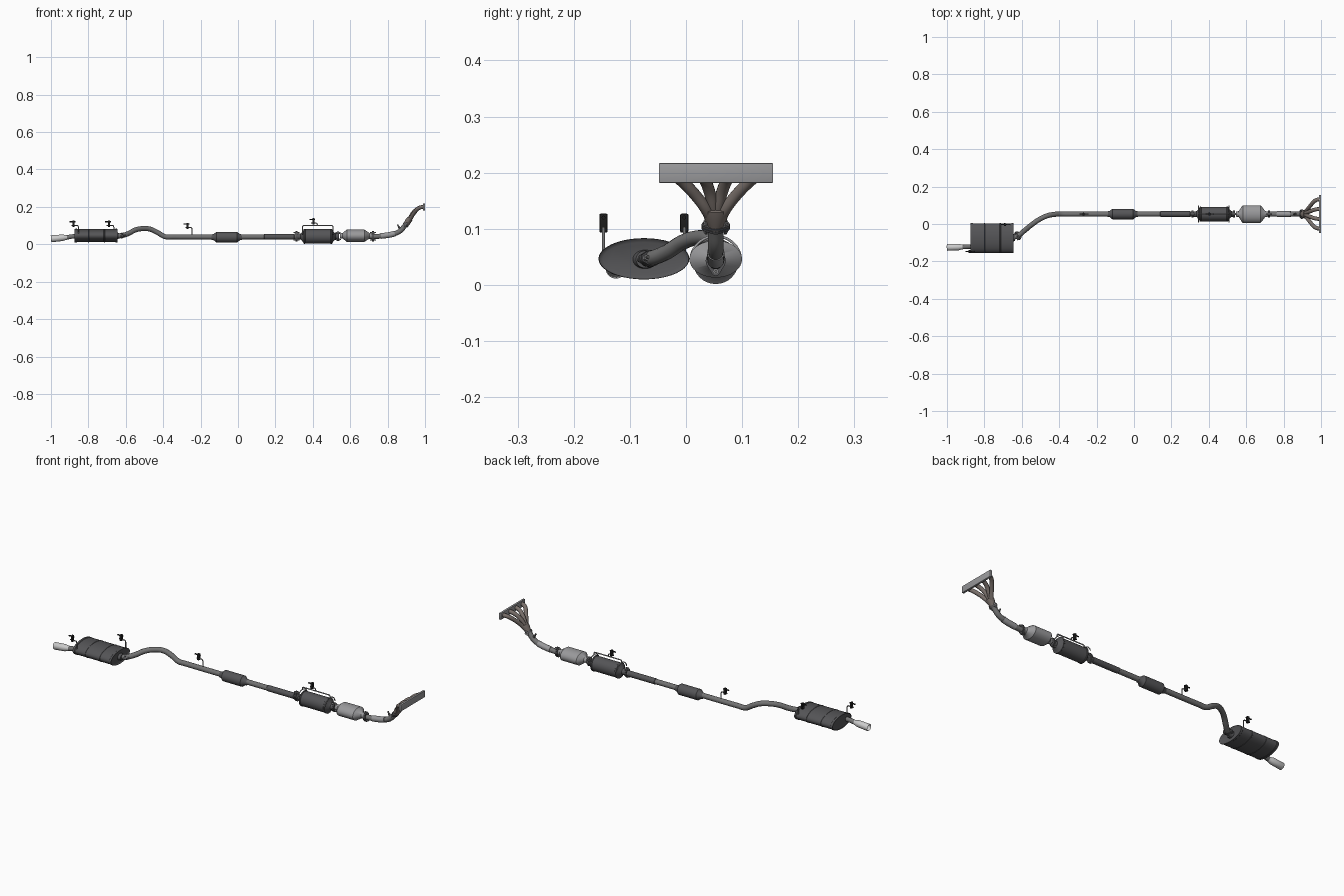
import bpy, bmesh, math
from mathutils import Vector, Matrix

if "Cube" in bpy.data.objects:
    bpy.data.objects.remove(bpy.data.objects["Cube"])

def mat(name, r, g, b):
    m = bpy.data.materials.new(name)
    m.diffuse_color = (r, g, b, 1)
    m.use_nodes = True
    m.node_tree.nodes["Principled BSDF"].inputs["Base Color"].default_value = m.diffuse_color
    return m

DARK = mat("dark_steel", .09, .09, .095)
STEEL = mat("pipe_steel", .17, .17, .17)
LIGHT = mat("light_steel", .32, .32, .33)
BRIGHT = mat("polished", .6, .6, .6)
HEAT = mat("heat_tinted", .19, .16, .145)
RUBBER = mat("rubber", .012, .012, .012)
Y, Z = 0.053, 0.042          # main pipe axis

def add(name, bm, m, angle=35):
    bmesh.ops.recalc_face_normals(bm, faces=bm.faces)
    me = bpy.data.meshes.new(name)
    bm.to_mesh(me)
    bm.free()
    o = bpy.data.objects.new(name, me)
    bpy.context.collection.objects.link(o)
    me.materials.append(m)
    bpy.ops.object.select_all(action='DESELECT')
    o.select_set(True)
    bpy.context.view_layer.objects.active = o
    bpy.ops.object.shade_smooth_by_angle(angle=math.radians(angle))
    return o

def frame(pos, axis=(1, 0, 0)):
    """Matrix that carries local +x onto axis, keeping local z upright."""
    x = Vector(axis).normalized()
    y = Vector((0, 0, 1)).cross(x).normalized()
    z = x.cross(y)
    return Matrix.Translation(pos) @ Matrix((x, y, z)).transposed().to_4x4()

def lathe(name, prof, M, m, n=28, closed=False):
    """Rings of (x, half width, half height) along local x."""
    bm = bmesh.new()
    rings = [[bm.verts.new(M @ Vector((x, ry * math.cos(2 * math.pi * i / n), rz * math.sin(2 * math.pi * i / n))))
              for i in range(n)] for x, ry, rz in prof]
    pairs = list(zip(rings, rings[1:])) + ([(rings[-1], rings[0])] if closed else [])
    for a, b in pairs:
        for i in range(n):
            j = (i + 1) % n
            bm.faces.new((a[i], a[j], b[j], b[i]))
    if not closed:
        bm.faces.new(rings[0])
        bm.faces.new(rings[-1])
    return add(name, bm, m)

def tube(name, pts, r, m, poly=False, res=3):
    cu = bpy.data.curves.new(name, 'CURVE')
    cu.dimensions = '3D'
    cu.bevel_depth, cu.bevel_resolution, cu.resolution_u = r, res, 6
    cu.use_fill_caps = True
    s = cu.splines.new('POLY' if poly else 'BEZIER')
    P = s.points if poly else s.bezier_points
    P.add(len(pts) - 1)
    for p, c in zip(P, pts):
        p.co = (*c, 1) if poly else c
        if not poly:
            p.handle_left_type = p.handle_right_type = 'AUTO'
    o = bpy.data.objects.new(name, cu)
    bpy.context.collection.objects.link(o)
    bpy.context.view_layer.update()
    me = bpy.data.meshes.new_from_object(o.evaluated_get(bpy.context.evaluated_depsgraph_get()))
    bpy.data.objects.remove(o)
    bm = bmesh.new()
    bm.from_mesh(me)
    return add(name, bm, m, 45)

def box(name, lo, hi, m, bevel=0):
    bm = bmesh.new()
    c, s = (Vector(lo) + Vector(hi)) / 2, Vector(hi) - Vector(lo)
    bmesh.ops.create_cube(bm, size=1, matrix=Matrix.Translation(c) @ Matrix.Diagonal((*s, 1)))
    if bevel:
        bmesh.ops.bevel(bm, geom=bm.edges[:], offset=bevel, segments=2, affect='EDGES', profile=.5)
    return add(name, bm, m)

def flange(name, M, ear=.019, r=.018, turn=0):
    """Two-eared plate pair with two hex bolts."""
    M = M @ Matrix.Rotation(turn, 4, 'X')
    for k, (x0, x1) in enumerate(((-.0055, -.0005), (.0005, .0055))):
        bm = bmesh.new()
        for c, rr in ((0, r), (ear, .008), (-ear, .008)):
            for i in range(16):
                a = math.pi * i / 8
                for x in (x0, x1):
                    bm.verts.new(M @ Vector((x, rr * math.cos(a), c + rr * math.sin(a))))
        h = bmesh.ops.convex_hull(bm, input=bm.verts[:])
        junk = [v for v in bm.verts if not v.link_faces]
        bmesh.ops.delete(bm, geom=junk, context='VERTS')
        add(f"{name}_plate_{k}", bm, DARK)
    for k, s in enumerate((-1, 1)):
        B = M @ Matrix.Translation((0, 0, s * ear))
        lathe(f"{name}_bolt_{k}", [(-.011, .0055, .0055), (.011, .0055, .0055)], B, LIGHT, 6)
        lathe(f"{name}_stud_{k}", [(-.016, .0028, .0028), (.016, .0028, .0028)], B, STEEL, 10)

def hanger(name, x, y, z, foot):
    """Rubber block with its pin, carried on a bent rod from foot."""
    box(name + "_rubber", (x - .006, y - .0075, z), (x + .006, y + .0075, z + .034), RUBBER, .003)
    tube(name + "_pin", [(x + .01, y, z + .027), (x - .022, y, z + .027)], .0035, RUBBER, True)
    fx = foot[0]
    tube(name + "_rod", [foot, (fx, y, z - .001), (fx - .002, y, z + .005), (fx - .006, y, z + .008),
                         (x - .012, y, z + .008)], .0028, STEEL, True)

# Manifold: head flange, four runners, collector
box("manifold_flange", (.989, -.048, .182), (1.0, .155, .217), LIGHT, .001)
for i in range(4):
    t = i - 1.5
    y0, y1 = .0535 + t * .053, Y + t * .010
    off = .004 if i in (1, 2) else -.004
    tube(f"runner_{i}", [(.995, y0, .2), (.972, y0 - t * .004, .196), (.94, y0 + (y1 - y0) * .6, .169 + off),
                         (.918, y1, .135 + off), (.905, Y + t * .006, .118)], .0105, HEAT, res=4)
d = (-.5, 0, -.8)
lathe("collector", [(-.018, .0235, .016), (-.002, .022, .017), (.014, .015, .015), (.024, .0145, .0145)],
      frame((.909, Y, .122), d), HEAT)
flange("collector_flange", frame((.897, Y, .104), (-.55, 0, -.7)), .017, .016, math.pi / 2)

# Downpipe with a lighter flexible sleeve
tube("downpipe", [(.905, Y, .117), (.89, Y, .097), (.865, Y, .070), (.83, Y, .055), (.78, Y, .046),
                  (.74, Y, Z), (.69, Y, Z)], .0135, STEEL, res=5)
tube("downpipe_sleeve", [(.838, Y, .0577), (.82, Y, .0525), (.79, Y, .0475), (.765, Y, .0442)], .0155, LIGHT, res=5)
lathe("sensor_boss", [(0, .006, .006), (.018, .006, .006), (.018, .004, .004), (.03, .004, .004)],
      frame((.868, Y, .08), (-.5, 0, .8)), STEEL, 10)

# Catalytic converter
A = frame((0, Y, Z))
lathe("catalytic_converter", [(.545, .014, .014), (.56, .0155, .0155), (.578, .044, .030), (.582, .047, .033),
      (.676, .047, .033), (.680, .044, .030), (.702, .0155, .0155), (.715, .014, .014)],
      frame((0, Y, .046)), LIGHT, 32)
flange("front_flange", frame((.722, Y, .043)))

# Front round silencer
flange("middle_flange", frame((.535, Y, .043)), .017)
lathe("front_silencer", [(.315, .014, .014), (.335, .0155, .0155), (.35, .033, .033), (.352, .0405, .0405), (.358, .0405, .0405),
      (.36, .0385, .0385), (.495, .0385, .0385), (.497, .0405, .0405), (.503, .0405, .0405), (.505, .033, .033),
      (.52, .0155, .0155), (.54, .014, .014)], A, DARK, 32)
flange("rear_flange", frame((.312, Y, .043)))

# Wire cradle over the front silencer
for k, x in enumerate((.345, .508)):
    tube(f"cradle_hoop_{k}", [(x, Y + .045 * math.sin(math.radians(a)), Z + .045 * math.cos(math.radians(a)))
                              for a in range(-75, 76, 10)], .0025, LIGHT, True)
tube("cradle_bar", [(.345, Y, .085), (.345, Y, .096), (.349, Y, .1), (.504, Y, .1), (.508, Y, .096), (.508, Y, .085)],
     .003, LIGHT, True)
hanger("front_hanger", .403, Y, .106, (.424, Y, .1))

# Middle pipe and small resonator
tube("middle_pipe", [(.33, Y, .04), (.15, Y, .04), (-.35, Y, .04), (-.39, Y, .041), (-.43, .051, .063),
                     (-.47, .042, .081), (-.51, .022, .084), (-.55, -.006, .076), (-.585, -.035, .058),
                     (-.62, -.062, .047), (-.66, -.075, .045)], .0135, STEEL, res=5)
lathe("pipe_sleeve", [(.14, .0135, .0135), (.142, .0152, .0152), (.30, .0152, .0152), (.302, .0135, .0135)],
      frame((0, Y, .04)), DARK)
lathe("small_resonator", [(-.142, .0135, .0135), (-.138, .0155, .0155), (-.13, .0165, .0165), (-.115, .0285, .0285),
      (-.005, .0285, .0285), (.01, .0165, .0165), (.018, .0155, .0155), (.022, .0135, .0135)],
      frame((0, Y, .038)), DARK)
hanger("middle_hanger", -.270, Y, .081, (-.245, Y, .045))

# Rear oval muffler with rolled rims and seams
prof = [(-.869, .073, .029), (-.870, .078, .0335), (-.873, .080, .0362), (-.868, .081, .0368), (-.862, .081, .0368), (-.860, .079, .0352)]
for s in (-.80, -.715):
    prof += [(s - .003, .079, .0352), (s - .002, .0803, .0364), (s + .002, .0803, .0364), (s + .003, .079, .0352)]
prof += [(-.656, .079, .0352), (-.654, .081, .0368), (-.648, .081, .0368), (-.645, .080, .0362), (-.647, .078, .0335), (-.649, .073, .029)]
lathe("rear_muffler", prof, frame((0, -.075, .0465)), DARK, 40)
lathe("muffler_inlet_boss", [(-.66, .024, .017), (-.645, .021, .0165), (-.635, .016, .0155)], frame((0, -.073, .0455)), DARK)
flange("muffler_flange", frame((-.622, -.063, .0468), (.8, .56, .2)), .016, .015, math.pi / 2)
hanger("muffler_hanger_rear", -.879, -.147, .093, (-.853, -.147, .056))
hanger("muffler_hanger_front", -.690, -.003, .093, (-.664, -.003, .056))

# Tail pipe and open polished tip
tube("tail_pipe", [(-.86, -.120, .043), (-.885, -.121, .042), (-.915, -.123, .037), (-.95, -.125, .033)], .012, STEEL, res=5)
lathe("tail_tip", [(0, .0125, .0125), (.012, .0145, .0145), (.022, .0175, .0175), (.083, .0185, .0185), (.085, .0175, .0175),
      (.083, .0165, .0165), (.022, .0155, .0155), (.002, .0105, .0105)],
      frame((-.915, -.123, .037), (-1, -.02, -.09)), BRIGHT, 28, True)
